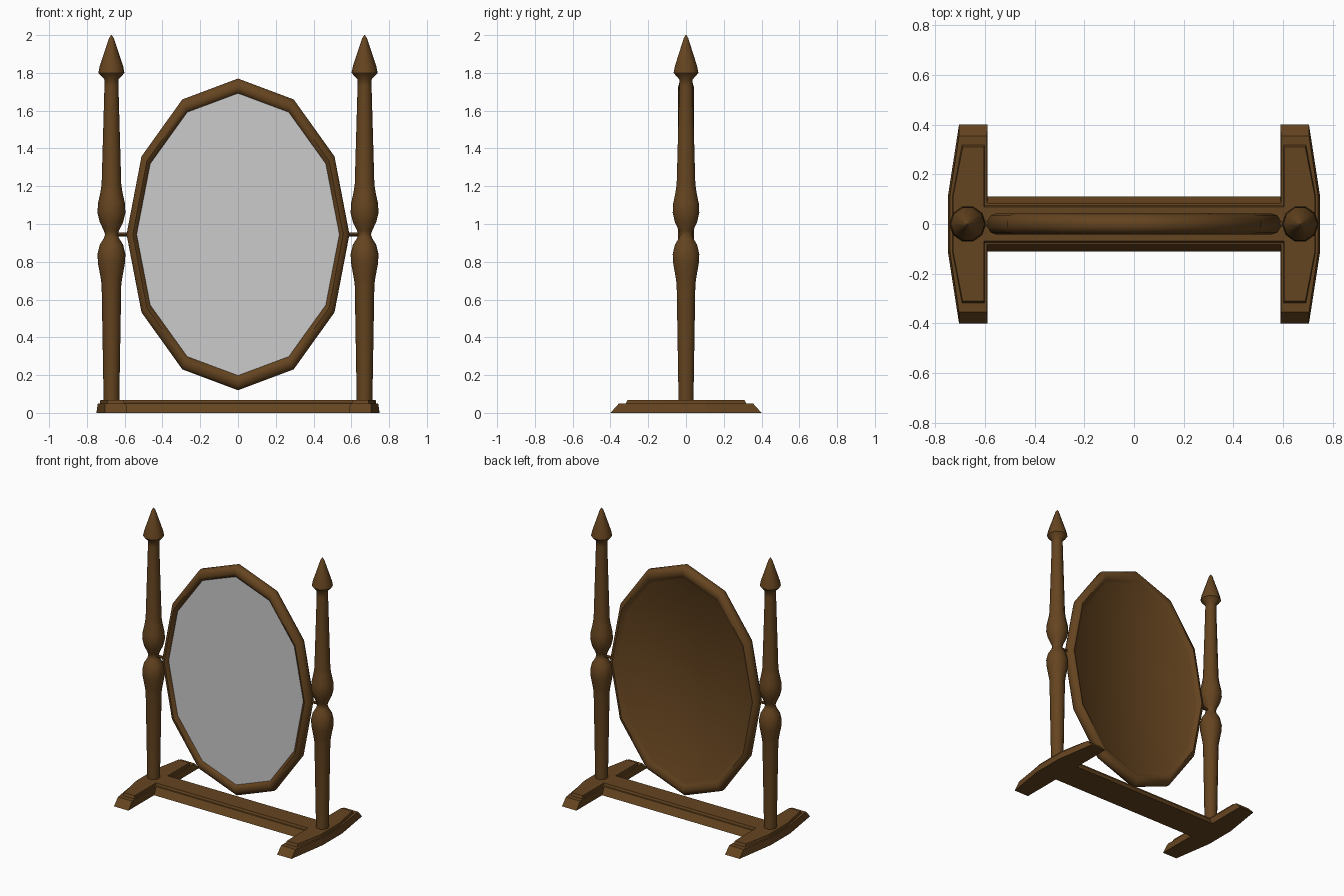
import bpy, bmesh, math

if "Cube" in bpy.data.objects:
    bpy.data.objects.remove(bpy.data.objects["Cube"])

wood = bpy.data.materials.new("dark_wood")
wood.diffuse_color = (0.13, 0.058, 0.014, 1)
wood.use_nodes = True
wood.node_tree.nodes["Principled BSDF"].inputs["Base Color"].default_value = wood.diffuse_color


def loft(name, rings, mat=wood, smooth=None, caps=True):
    """Skin a stack of equal-length point rings into one object."""
    bm = bmesh.new()
    loops = [[bm.verts.new(p) for p in r] for r in rings]
    n = len(loops[0])
    for a, b in zip(loops, loops[1:]):
        for i in range(n):
            j = (i + 1) % n
            bm.faces.new((a[i], a[j], b[j], b[i]))
    if caps:
        bm.faces.new(loops[0])
        bm.faces.new(loops[-1])
    bmesh.ops.recalc_face_normals(bm, faces=bm.faces[:])
    me = bpy.data.meshes.new(name)
    bm.to_mesh(me)
    bm.free()
    ob = bpy.data.objects.new(name, me)
    bpy.context.collection.objects.link(ob)
    if mat:
        me.materials.append(mat)
    if smooth:
        bpy.ops.object.select_all(action='DESELECT')
        ob.select_set(True)
        bpy.context.view_layer.objects.active = ob
        bpy.ops.object.shade_smooth_by_angle(angle=math.radians(smooth))
    return ob


def circle(n, f, phase=0.0):
    return [f(math.cos(t), math.sin(t))
            for t in (2 * math.pi * i / n + phase for i in range(n))]


CZ = 0.945  # mirror pivot height


def oval(a, b, y):
    return circle(12, lambda c, s: (a * c, y, CZ + b * s))


# Oval frame with rounded moulding and a recessed back panel
loft("mirror_frame", [oval(*p) for p in (
    (0.535, 0.745, -0.012), (0.538, 0.75, -0.028), (0.557, 0.778, -0.042),
    (0.578, 0.808, -0.034), (0.59, 0.825, -0.014), (0.59, 0.825, 0.014),
    (0.578, 0.808, 0.034), (0.557, 0.778, 0.042), (0.538, 0.75, 0.028),
    (0.525, 0.732, 0.018))], smooth=50)

# Mirror glass (uncoloured)
loft("mirror_glass", [oval(0.537, 0.747, -0.010), oval(0.537, 0.747, -0.020)], mat=None)

# Turned post profile: radius, height
POST = [(0.042, 0.05), (0.042, 0.1), (0.052, 0.68), (0.058, 0.72), (0.071, 0.79),
        (0.074, 0.84), (0.062, 0.89), (0.040, 0.925), (0.034, CZ), (0.040, 0.965),
        (0.062, 1.01), (0.074, 1.06), (0.071, 1.11), (0.058, 1.17), (0.052, 1.21),
        (0.037, 1.73), (0.037, 1.765), (0.069, 1.80), (0.062, 1.835), (0.012, 1.985),
        (0.002, 2.0)]


def foot_outline(s, xi, xo, xm, y, z):
    pts = [(xi, -y), (xo, -y), (xm, -0.11), (xm, 0.11), (xo, y), (xi, y)]
    return [(s * px, py, z) for px, py in pts]


for s, side in ((-1, "left"), (1, "right")):
    # Post with spear finial
    loft(side + "_post", [circle(10, lambda c, q: (s * 0.67 + r * c, r * q, z))
                          for r, z in POST], smooth=45)
    # Pivot pin
    loft(side + "_pivot_pin", [circle(8, lambda c, q: (s * x, 0.01 * c, CZ + 0.01 * q))
                               for x in (0.575, 0.66)])
    # Stepped foot
    loft(side + "_foot", [foot_outline(s, *p) for p in (
        (0.59, 0.705, 0.75, 0.40, 0.0), (0.592, 0.705, 0.742, 0.355, 0.05),
        (0.602, 0.693, 0.732, 0.318, 0.05), (0.604, 0.69, 0.729, 0.31, 0.068))])

# Stepped cross bar between the feet
BAR = [(0.11, 0.0), (0.082, 0.05), (0.074, 0.052), (0.068, 0.068)]
section = BAR + [(-y, z) for y, z in reversed(BAR)]
loft("cross_bar", [[(x, y, z) for y, z in section] for x in (-0.61, 0.61)])
